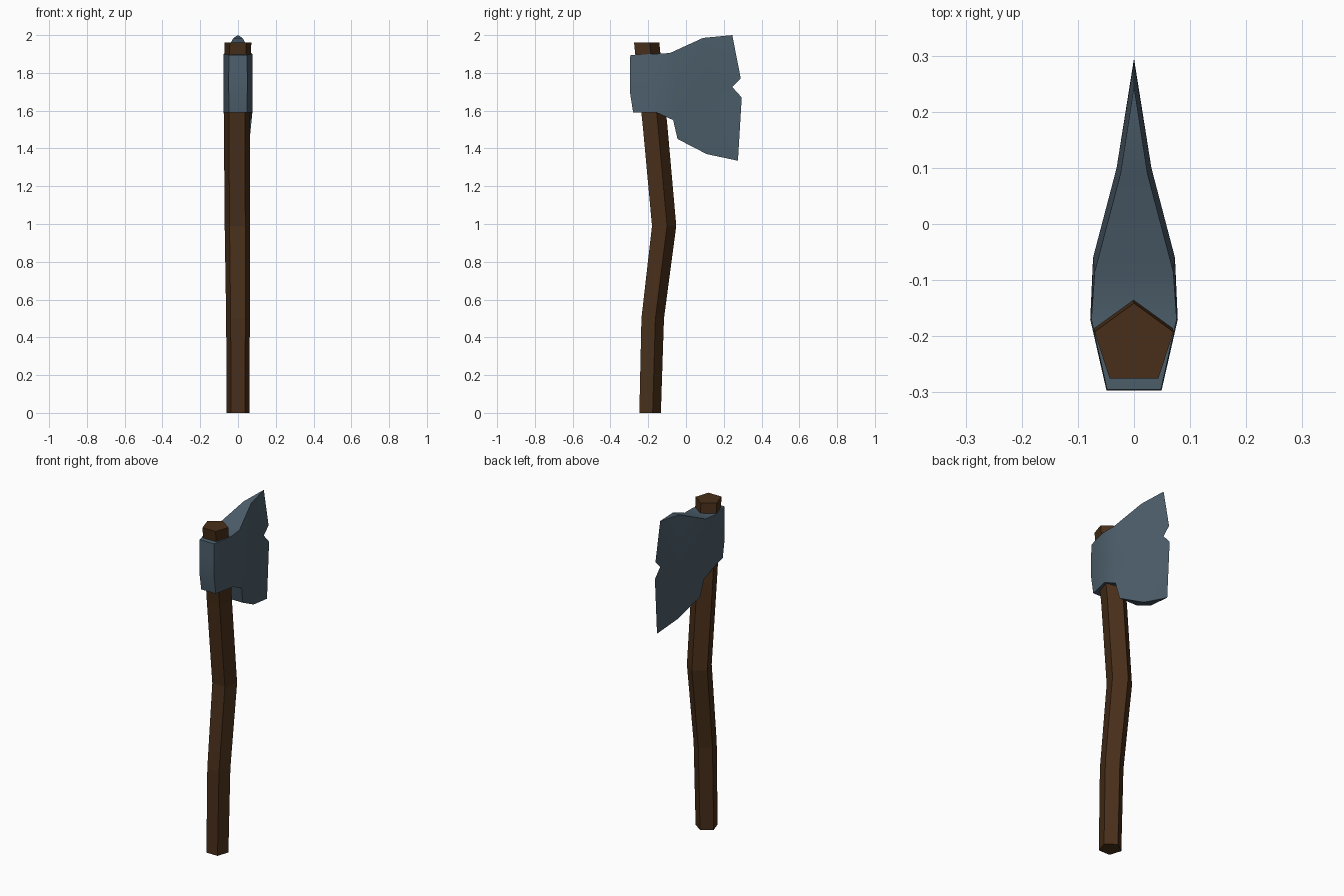
import bpy, bmesh, math

if "Cube" in bpy.data.objects:
    bpy.data.objects.remove(bpy.data.objects["Cube"])


def finish(name, bm, color):
    bmesh.ops.remove_doubles(bm, verts=bm.verts, dist=0.0005)
    bmesh.ops.recalc_face_normals(bm, faces=bm.faces)
    me = bpy.data.meshes.new(name)
    bm.to_mesh(me)
    bm.free()
    ob = bpy.data.objects.new(name, me)
    bpy.context.collection.objects.link(ob)
    mat = bpy.data.materials.new(name + "_material")
    mat.diffuse_color = color
    mat.use_nodes = True
    mat.node_tree.nodes["Principled BSDF"].inputs["Base Color"].default_value = mat.diffuse_color
    me.materials.append(mat)
    return ob


# Handle: five-sided sections along a bent path (x, back y, z, radius)
path = [(0, -0.247, 0, 0.063), (0, -0.236, 0.5, 0.066),
        (-0.003, -0.18, 0.99, 0.071), (-0.006, -0.227, 1.5, 0.072),
        (0, -0.275, 1.96, 0.074)]
bm = bmesh.new()
rings = []
for x, y, z, r in path:
    cy = y + r * math.cos(math.pi / 5)
    rings.append([bm.verts.new((x + r * math.sin(a), cy + r * math.cos(a), z))
                  for a in (i * math.tau / 5 for i in range(5))])
for lo, hi in zip(rings, rings[1:]):
    for i in range(5):
        j = (i + 1) % 5
        bm.faces.new((lo[i], lo[j], hi[j], hi[i]))
bm.faces.new(rings[0])
bm.faces.new(rings[-1])
finish("handle", bm, (0.065, 0.028, 0.01, 1))

# Axe head: columns of (half width, y, z) from the poll to the cutting edge
columns = [
    [(0.048, -0.295, 1.895), (0.049, -0.297, 1.80), (0.049, -0.297, 1.70), (0.048, -0.28, 1.59)],
    [(0.076, -0.17, 1.90), (0.078, -0.17, 1.80), (0.078, -0.17, 1.70), (0.076, -0.155, 1.59)],
    [(0.070, -0.085, 1.905), (0.073, -0.06, 1.80), (0.073, -0.06, 1.70), (0.072, -0.068, 1.55),
     (0.062, -0.045, 1.45)],
    [(0.024, 0.09, 1.985), (0.031, 0.10, 1.80), (0.031, 0.10, 1.72), (0.031, 0.10, 1.60),
     (0.026, 0.11, 1.37)],
    [(0, 0.245, 2.0), (0, 0.29, 1.77), (0, 0.245, 1.725), (0, 0.295, 1.67), (0, 0.275, 1.335)],
]
bm = bmesh.new()
sides = [[[bm.verts.new((s * w, y, z)) for w, y, z in col] for col in columns] for s in (-1, 1)]
L, R = sides
for side in sides:
    for a, b in zip(side, side[1:]):
        for k in range(min(len(a), len(b)) - 1):
            bm.faces.new((a[k], b[k], b[k + 1], a[k + 1]))
# Strips joining both cheeks: poll, top and stepped underside
top = [(c, 0) for c in range(5)]
poll = [(0, k) for k in range(4)]
under = [(0, 3), (1, 3), (2, 3), (2, 4), (3, 4), (4, 4)]
for strip in (top, poll, under):
    for (c, k), (d, m) in zip(strip, strip[1:]):
        bm.faces.new((L[c][k], R[c][k], R[d][m], L[d][m]))
head = finish("axe_head", bm, (0.075, 0.115, 0.15, 1))
bpy.context.view_layer.objects.active = head
head.select_set(True)
bpy.ops.object.shade_smooth_by_angle(angle=math.radians(30))
